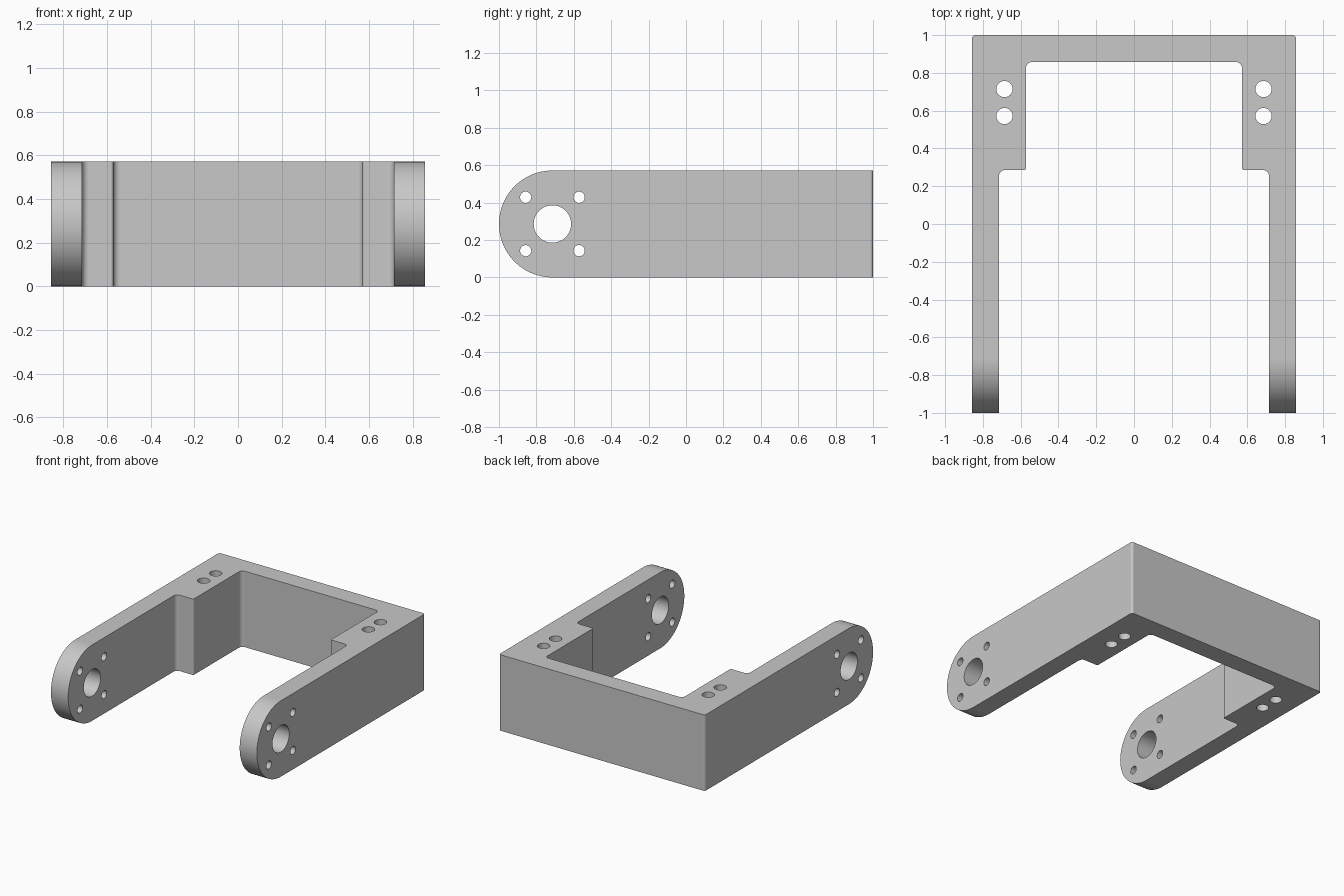
import bpy
import bmesh
from math import pi, sin, cos
from mathutils import Vector, Matrix

if "Cube" in bpy.data.objects:
    bpy.data.objects.remove(bpy.data.objects["Cube"], do_unlink=True)

U = 1 / 7              # module on which the bracket is laid out
HEIGHT = 4 * U
ARM_Y = -5 * U         # centre of the rounded arm ends
MID_Z = 2 * U

grey = bpy.data.materials.new("plain grey")
grey.use_nodes = True
colour = (0.58, 0.58, 0.58, 1)
grey.diffuse_color = colour
grey.node_tree.nodes["Principled BSDF"].inputs["Base Color"].default_value = colour


def add_object(name, bm):
    bmesh.ops.recalc_face_normals(bm, faces=bm.faces)
    mesh = bpy.data.meshes.new(name)
    bm.to_mesh(mesh)
    bm.free()
    mesh.materials.append(grey)
    obj = bpy.data.objects.new(name, mesh)
    bpy.context.collection.objects.link(obj)
    return obj


def extrude(name, points, direction):
    bm = bmesh.new()
    face = bm.faces.new([bm.verts.new(p) for p in points])
    new = bmesh.ops.extrude_face_region(bm, geom=[face], use_keep_orig=True)["geom"]
    verts = [v for v in new if isinstance(v, bmesh.types.BMVert)]
    bmesh.ops.translate(bm, verts=verts, vec=direction)
    return add_object(name, bm)


def fillet(before, corner, after, radius, steps=8):
    """Arc replacing a right-angled corner."""
    p = Vector(corner)
    if radius == 0:
        return [p]
    d1 = (Vector(before) - p).normalized() * radius
    d2 = (Vector(after) - p).normalized() * radius
    angles = [pi / 2 * i / steps for i in range(steps + 1)]
    return [p + d1 + d2 - d2 * cos(t) - d1 * sin(t) for t in angles]


def cylinders(name, places, axis):
    """Row of through-hole cutters: (centre, radius, length)."""
    bm = bmesh.new()
    turn = Matrix.Rotation(pi / 2, 4, "Y") if axis == "X" else Matrix()
    for centre, radius, length in places:
        bmesh.ops.create_cone(bm, cap_ends=True, segments=48, radius1=radius,
                              radius2=radius, depth=length,
                              matrix=Matrix.Translation(centre) @ turn)
    return add_object(name, bm)


def apply_boolean(target, cutter, operation):
    cutter.hide_render = True
    mod = target.modifiers.new(operation, "BOOLEAN")
    mod.operation, mod.solver, mod.object = operation, "EXACT", cutter
    bpy.context.view_layer.objects.active = target
    bpy.ops.object.modifier_apply(modifier=mod.name)
    bpy.data.objects.remove(cutter, do_unlink=True)


# Plan outline: back wall, thick mounting blocks and thin arms
half = [(6, -8, 0), (6, 7, 0.016), (-6, 7, 0.016), (-6, -8, 0), (-5, -8, 0),
        (-5, 2, 0.03), (-4, 2, 0.012), (-4, 6, 0.03), (4, 6, 0.03),
        (4, 2, 0.012), (5, 2, 0.03), (5, -8, 0)]
corners = [(x * U, y * U) for x, y, r in half]
plan = []
for i, (x, y, r) in enumerate(half):
    plan += fillet(corners[i - 1], corners[i], corners[(i + 1) % len(half)], r)
bracket = extrude("bracket", [(p.x, p.y, -0.1) for p in plan], (0, 0, HEIGHT + 0.2))

# Side outline: flat top and bottom, half-round arm ends
arc = [pi / 2 + pi * i / 48 for i in range(49)]
side = [(-1, ARM_Y + MID_Z * cos(t), MID_Z + MID_Z * sin(t)) for t in arc]
side += [(-1, 1.2, 0), (-1, 1.2, HEIGHT)]
apply_boolean(bracket, extrude("side_outline", side, (2, 0, 0)), "INTERSECT")

# Axle bore and four bolt holes through both arms
holes = [((0, ARM_Y, MID_Z), 0.1, 2)]
holes += [((0, ARM_Y + a * U, MID_Z + b * U), 0.03, 2) for a in (-1, 1) for b in (-1, 1)]
apply_boolean(bracket, cylinders("arm_holes", holes, "X"), "DIFFERENCE")

# Pairs of vertical holes through the mounting blocks
holes = [((s * 4.8 * U, y * U, MID_Z), 0.043, 1) for s in (-1, 1) for y in (4, 5)]
apply_boolean(bracket, cylinders("block_holes", holes, "Z"), "DIFFERENCE")

# Smooth curves with crisp flat faces
bpy.ops.object.select_all(action="DESELECT")
bracket.select_set(True)
bpy.context.view_layer.objects.active = bracket
bpy.ops.object.shade_smooth_by_angle(angle=pi / 6)
normals = bracket.modifiers.new("flat_face_normals", "WEIGHTED_NORMAL")
normals.keep_sharp = True
normals.weight = 100
